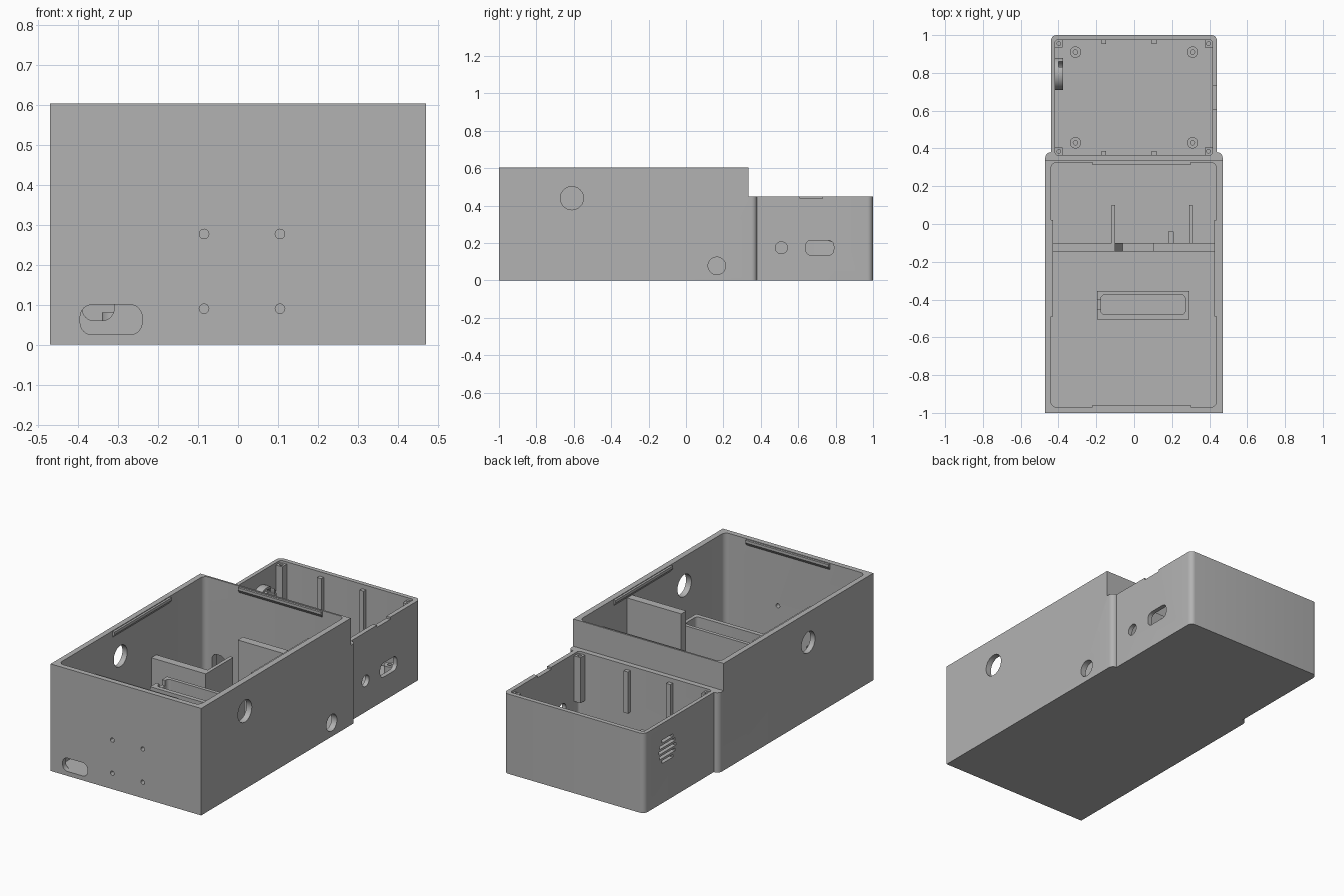
import bpy, bmesh, math

if "Cube" in bpy.data.objects:
    bpy.data.objects.remove(bpy.data.objects["Cube"], do_unlink=True)

grey = bpy.data.materials.new("plain grey")
grey.use_nodes = True
GREY = (0.45, 0.45, 0.45, 1)
grey.diffuse_color = GREY
grey.node_tree.nodes["Principled BSDF"].inputs["Base Color"].default_value = GREY


def arc(cx, cy, r, start, n=6):
    return [(cx + r * math.cos(math.radians(start + 90 * i / n)),
             cy + r * math.sin(math.radians(start + 90 * i / n))) for i in range(n + 1)]


def rect(u0, u1, v0, v1, r=0):
    if r == 0:
        return [(u0, v0), (u1, v0), (u1, v1), (u0, v1)]
    pts = (arc(u1 - r, v1 - r, r, 0) + arc(u0 + r, v1 - r, r, 90)
           + arc(u0 + r, v0 + r, r, 180) + arc(u1 - r, v0 + r, r, 270))
    return pts


def circle(u, v, r, n=32):
    return [(u + r * math.cos(math.tau * i / n), v + r * math.sin(math.tau * i / n))
            for i in range(n)]


def prism(name, pts, axis, lo, hi):
    """Extrude a flat outline along one axis."""
    place = {"x": lambda u, v, w: (w, u, v),
             "y": lambda u, v, w: (u, w, v),
             "z": lambda u, v, w: (u, v, w)}[axis]
    bm = bmesh.new()
    a = [bm.verts.new(place(u, v, lo)) for u, v in pts]
    b = [bm.verts.new(place(u, v, hi)) for u, v in pts]
    bm.faces.new(a)
    bm.faces.new(b)
    for i in range(len(a)):
        j = (i + 1) % len(a)
        bm.faces.new((a[i], a[j], b[j], b[i]))
    bmesh.ops.recalc_face_normals(bm, faces=bm.faces)
    mesh = bpy.data.meshes.new(name)
    bm.to_mesh(mesh)
    bm.free()
    mesh.materials.append(grey)
    ob = bpy.data.objects.new(name, mesh)
    bpy.context.collection.objects.link(ob)
    return ob


def select(ob):
    bpy.ops.object.select_all(action="DESELECT")
    ob.select_set(True)
    bpy.context.view_layer.objects.active = ob


def cut(ob, pts, axis, lo, hi):
    """Subtract an extruded outline and discard the cutter."""
    cutter = prism("cutter", pts, axis, lo, hi)
    cutter.hide_render = True
    mod = ob.modifiers.new("cut", "BOOLEAN")
    mod.operation, mod.solver, mod.object = "DIFFERENCE", "EXACT", cutter
    select(ob)
    bpy.ops.object.modifier_apply(modifier=mod.name)
    bpy.data.objects.remove(cutter, do_unlink=True)


def smooth(ob):
    select(ob)
    bpy.ops.object.shade_smooth_by_angle(angle=math.radians(30))


FLOOR, LOW, HIGH = 0.025, 0.45, 0.604

# Enclosure: wide front bay, narrower and lower rear bay
half = [(0.47, -1)] + arc(0.44, 0.35, 0.03, 0) + arc(0.41, 0.97, 0.03, 0)
body = prism("enclosure", half + [(-x, y) for x, y in reversed(half)], "z", 0, HIGH)
cut(body, rect(-0.6, 0.6, 0.335, 1.2), "z", LOW, 0.8)
cut(body, rect(-0.44, 0.437, -0.97, 0.325, 0.03), "z", FLOOR, 0.8)
cut(body, rect(-0.418, 0.415, 0.365, 0.975, 0.015), "z", FLOOR, 0.8)

# Side wall openings
for y, z, r in ((-0.61, 0.44, 0.062), (0.165, 0.078, 0.047), (0.51, 0.175, 0.032)):
    cut(body, circle(y, z, r), "x", 0.38, 0.5)
cut(body, rect(0.64, 0.79, 0.135, 0.215, 0.03), "x", 0.38, 0.5)
cut(body, rect(0.61, 0.73, LOW - 0.012, 0.5), "x", 0.38, 0.5)
cut(body, circle(-0.42, 0.435, 0.06), "x", -0.5, -0.38)

# Front wall openings and cable pass to the rear bay
for x in (-0.085, 0.105):
    for z in (0.09, 0.277):
        cut(body, circle(x, z, 0.012, 16), "y", -1.1, -0.9)
cut(body, rect(-0.395, -0.24, 0.025, 0.1, 0.03), "y", -1.1, -0.9)
cut(body, rect(-0.39, -0.31, 0.06, 0.18, 0.03), "y", 0.3, 0.4)

# Round speaker grille of horizontal slits
for i in range(-2, 3):
    dz = i * 0.029
    w = math.sqrt(0.076 ** 2 - dz ** 2)
    cut(body, rect(0.795 - w, 0.795 + w, 0.282 + dz, 0.298 + dz), "x", -0.5, -0.39)
smooth(body)

# Speaker ring behind the grille
ring = prism("speaker_ring", circle(0.795, 0.29, 0.085), "x", -0.42, -0.375)
cut(ring, circle(0.795, 0.29, 0.072), "x", -0.5, -0.3)
cut(ring, rect(0.83, 0.86, 0.3, 0.4), "x", -0.4, -0.3)
smooth(ring)

# Divider across the front bay
left_wall = prism("divider_left", rect(-0.44, -0.1, FLOOR, 0.32), "y", -0.145, -0.1)
cut(left_wall, rect(-0.39, -0.31, 0.06, 0.18, 0.03), "y", -0.2, 0)
smooth(left_wall)
prism("divider_right", rect(0.1, 0.437, FLOOR, 0.565), "y", -0.145, -0.1)
prism("divider_sill", rect(-0.1, 0.1, FLOOR, 0.12), "y", -0.145, -0.1)
prism("divider_gusset", [(-0.1, 0.12), (-0.06, 0.12), (-0.1, 0.2)], "y", -0.145, -0.1)
for side, x in (("left", -0.11), ("right", 0.3)):
    prism("divider_rib_" + side, rect(x - 0.01, x + 0.01, -0.1, 0.1), "z", FLOOR, 0.32)
prism("divider_short_rib", rect(0.18, 0.21, -0.1, -0.04), "z", FLOOR, 0.2)

# Tray block with a rounded pocket and end notch
tray = prism("tray_block", rect(-0.195, 0.29, -0.505, -0.355), "z", FLOOR, 0.36)
cut(tray, rect(-0.175, 0.27, -0.48, -0.375, 0.02), "z", 0.06, 0.5)
cut(tray, rect(-0.25, -0.15, -0.45, -0.4), "z", 0.33, 0.5)
smooth(tray)

# Lid catches along the front bay rim
for x, s in ((-0.442, 1), (0.439, -1)):
    prism("side_catch", [(x, 0.565), (x + s * 0.014, 0.585), (x + s * 0.014, 0.6), (x, 0.6)],
          "y", -0.49, 0.02)
for y, s in ((-0.972, 1), (0.327, -1)):
    prism("end_catch", [(y, 0.565), (y + s * 0.014, 0.585), (y + s * 0.014, 0.6), (y, 0.6)],
          "x", -0.22, 0.3)

# Rear bay: board standoffs, corner screw posts, wall ribs
for x in (-0.31, 0.31):
    for y in (0.43, 0.91):
        post = prism("standoff", circle(x, y, 0.03, 24), "z", FLOOR, 0.08)
        cut(post, circle(x, y, 0.012, 16), "z", 0.03, 0.2)
        smooth(post)
for x in (-0.398, 0.395):
    for y in (0.385, 0.955):
        post = prism("corner_post", rect(x - 0.02, x + 0.02, y - 0.02, y + 0.02), "z", 0.18, 0.437)
        cut(post, circle(x, y, 0.01, 16), "z", 0.3, 0.5)
        smooth(post)
for x in (-0.16, 0.105):
    for y in (0.375, 0.965):
        prism("wall_rib", rect(x - 0.013, x + 0.013, y - 0.012, y + 0.012), "z", 0.19, 0.425)
